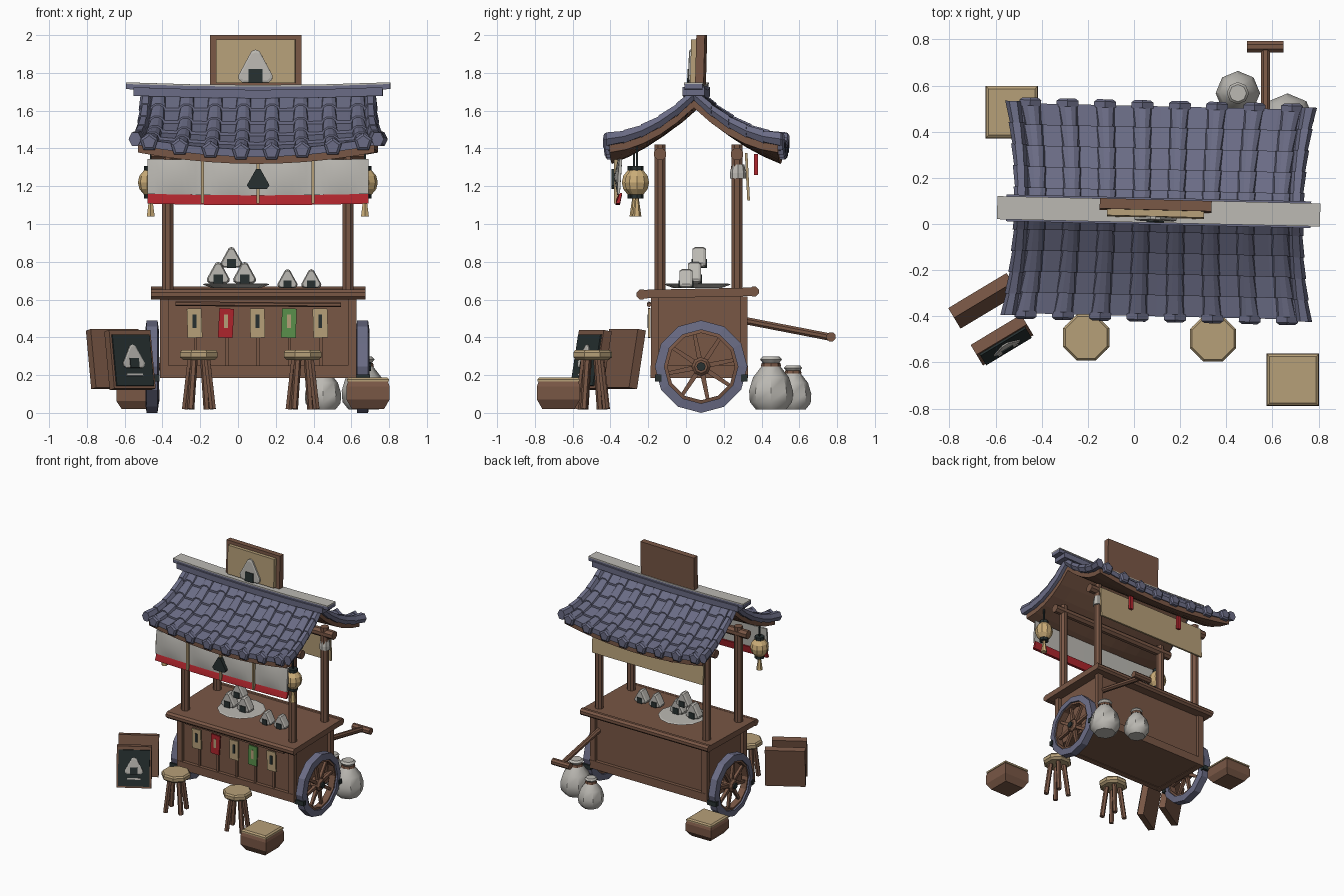
import bpy, bmesh, math
from math import pi, sin, cos, radians
from mathutils import Vector, Euler

if "Cube" in bpy.data.objects:
    bpy.data.objects.remove(bpy.data.objects["Cube"])

def material(name, r, g, b):
    m = bpy.data.materials.new(name)
    m.diffuse_color = (r, g, b, 1)
    m.use_nodes = True
    m.node_tree.nodes["Principled BSDF"].inputs["Base Color"].default_value = m.diffuse_color
    return m

WOOD = material("brown wood", 0.19, 0.095, 0.06)
SLATE = material("slate blue", 0.145, 0.15, 0.235)
WHITE = material("off white", 0.50, 0.485, 0.45)
TAN = material("tan", 0.47, 0.35, 0.19)
GOLD = material("lantern yellow", 0.60, 0.42, 0.19)
RED = material("red", 0.42, 0.018, 0.025)
GREEN = material("green", 0.10, 0.28, 0.07)
DARK = material("dark seaweed", 0.02, 0.03, 0.03)

def loft(bm, rings, mi=0, closed=False):
    """Skin closed rings of points; cap the ends, or join last to first."""
    vs = [[bm.verts.new(p) for p in r] for r in rings]
    n, faces = len(vs[0]), []
    pairs = list(zip(vs, vs[1:])) + ([(vs[-1], vs[0])] if closed else [])
    for a, b in pairs:
        for i in range(n):
            j = (i + 1) % n
            faces.append(bm.faces.new((a[i], a[j], b[j], b[i])))
    if not closed:
        faces += [bm.faces.new(vs[0]), bm.faces.new(vs[-1])]
    for f in faces:
        f.material_index = mi

def lathe(bm, origin, axis, profile, n=8, mi=0, closed=False, phase=0.0):
    q = Vector(axis).to_track_quat('Z', 'Y')
    loft(bm, [[Vector(origin) + q @ Vector((r * cos(2 * pi * i / n + phase), r * sin(2 * pi * i / n + phase), h))
               for i in range(n)] for r, h in profile], mi, closed)

def rod(bm, p, q, r0, r1=None, n=8, mi=0):
    d = Vector(q) - Vector(p)
    lathe(bm, p, d, [(r0, 0), (r1 or r0, d.length)], n, mi, phase=pi / n)

def box(bm, c, s, mi=0, rot=(0, 0, 0)):
    R = Euler(rot).to_matrix()
    loft(bm, [[Vector(c) + R @ Vector((x * s[0] / 2, y * s[1] / 2, z * s[2] / 2))
               for x, y in ((-1, -1), (1, -1), (1, 1), (-1, 1))] for z in (-1, 1)], mi)

def rice_ball(bm, c, w, h, d, white=0, nori=1):
    """Rounded triangle facing -y, base at c, with a seaweed wrap."""
    pts = []
    for k, (cx, cz) in enumerate(((-.34, .18), (.34, .18), (0, .84))):
        for a in (-45, 0, 45):
            t = radians(210 + 120 * k + a)
            pts.append((cx + .17 * cos(t), cz + .17 * sin(t)))
    loft(bm, [[(c[0] + x * w * s, c[1] + y * d, c[2] + (.4 + (z - .4) * s) * h) for x, z in pts]
              for s, y in ((.86, -.5), (1, -.3), (1, .3), (.86, .5))], white)
    box(bm, (c[0], c[1], c[2] + .21 * h), (.42 * w, d + .01, .42 * h), nori)

def make(name, bm, mats, smooth=False, loc=(0, 0, 0), rot=(0, 0, 0)):
    bmesh.ops.recalc_face_normals(bm, faces=bm.faces)
    me = bpy.data.meshes.new(name)
    bm.to_mesh(me)
    bm.free()
    for m in mats:
        me.materials.append(m)
    ob = bpy.data.objects.new(name, me)
    bpy.context.collection.objects.link(ob)
    ob.location, ob.rotation_euler = loc, rot
    if smooth:
        bpy.ops.object.select_all(action='DESELECT')
        ob.select_set(True)
        bpy.context.view_layer.objects.active = ob
        bpy.ops.object.shade_smooth_by_angle(angle=radians(40))
    return ob

CX = 0.107
ROOF = dict(loc=(CX, .055, 0), rot=(0, 0, radians(-1.3)))

# Roof surface: u across, t from ridge to eave, side front or back
def P(u, t, side, dz=0.0):
    return Vector((u * (.595 + .045 * t * t), side * .455 * t,
                   1.68 - .44 * t + .14 * t * t + .065 * u * u * t * t + dz))

US = [-1 + i / 5 for i in range(11)]
TS = [i / 5 for i in range(6)]
tiles, boards, rolls, caps = (bmesh.new() for _ in range(4))
for side in (-1, 1):
    step = [(t, d) for a, b in zip(TS, TS[1:]) for t, d in ((a, 0), (b, .015))]
    loft(tiles, [[P(u, t, side, d) for t, d in step] + [P(u, t, side, -.025) for t in TS[::-1]] for u in US])
    loft(boards, [[P(u * .98, t * .98, side, -.026) for t in TS] +
                  [P(u * .98, t * .98, side, -.065) for t in TS[::-1]] for u in US])
    for k in range(8):                                # tile rolls, one tapered cover per row
        u = (k - 3.5) * .157 / .62
        for a, b in zip(TS, TS[1:]):
            loft(rolls, [[P(u, t, side) + Vector((r * cos(pi * i / 5), 0, r * .85 * sin(pi * i / 5)))
                          for i in range(6)] for t, r in ((a, .036), (b, .046))])
        e = P(u, 1, side, .002)
        lathe(caps, e - Vector((0, side * .01, 0)), (0, side, 0), [(.05, 0), (.05, .025), (.035, .035)], 5,
              phase=pi / 2)
    for u in (-1, 1):                                 # rake edges
        for a, b in zip(TS, TS[1:]):
            loft(rolls, [[P(u, t, side, .005) + Vector((r * cos(pi * i / 3), 0, r * 1.2 * sin(pi * i / 3)))
                          for i in range(6)] for t, r in ((a, .028), (b * 1.02, .034))])
make("roof_tiles", tiles, [SLATE], **ROOF)
make("roof_boards", boards, [WOOD], **ROOF)
make("roof_tile_rolls", rolls, [SLATE], **ROOF)
make("eave_caps", caps, [SLATE], **ROOF)

# Ridge with pale cap
bm = bmesh.new()
for lo, hi, w, L, mi in ((1.665, 1.71, .058, .66, 0), (1.70, 1.727, .047, .70, 0), (1.727, 1.736, .05, .70, 1)):
    loft(bm, [[(x * L, y * w, z + .014 * x * x) for y, z in ((-1, lo), (1, lo), (1, hi), (-1, hi))]
              for x in (-1, -.5, 0, .5, 1)], mi)
make("ridge", bm, [SLATE, WHITE], **ROOF)

# Sign on the ridge
bm = bmesh.new()
box(bm, (0, 0, 0), (.485, .045, .27))
box(bm, (0, -.035, -.005), (.42, .03, .23), 1)
rice_ball(bm, (0, -.055, -.12), .18, .175, .02, 2, 3)
make("roof_sign", bm, [WOOD, TAN, WHITE, DARK], loc=(.094, .08, 1.865), rot=(radians(-1.5), 0, radians(-1.5)))

# Posts and beams
bm = bmesh.new()
for y in (-.137, .27):
    for x in (-.372, .583):
        rod(bm, (x, y, .62), (x, y, 1.42), .032)
    rod(bm, (-.46, y, 1.37), (.67, y, 1.37), .034)
make("posts_and_beams", bm, [WOOD])
bm = bmesh.new()
lathe(bm, (.583, .275, 1.24), (0, 0, 1), [(.042, 0), (.042, .03), (.034, .075)], 8)
make("post_wrap", bm, [WHITE])

# Cart body, frame and counter
bm = bmesh.new()
box(bm, (CX, .07, .405), (.98, .46, .43))
for y in (-.165, .305):
    for x in (-.39, .604):
        box(bm, (x, y, .40), (.045, .04, .43))
    box(bm, (CX, y, .218), (1.035, .045, .065))
for x in (-.39, .604):
    box(bm, (x, .07, .218), (.045, .48, .065))
for i in range(5):
    box(bm, (CX + (i - 2) * .166, -.165, .34), (.016, .02, .2))
make("cart_body", bm, [WOOD])
bm = bmesh.new()
box(bm, (CX, .062, .635), (1.135, .60, .045), 0, (radians(1.2), 0, 0))
for y, z in ((-.235, .627), (.36, .643)):
    rod(bm, (CX - .568, y, z), (CX + .568, y, z), .028)
make("counter", bm, [WOOD])

# Hanging menu tags
bm = bmesh.new()
rod(bm, (-.33, -.195, .578), (.545, -.195, .572), .012, n=6)
for i, mi in enumerate((1, 2, 1, 3, 1)):
    x = -.23 + i * .1665
    box(bm, (x, -.195, .475), (.078, .012, .155), mi, (0, radians((-2, 3, -1, 2, -2)[i]), 0))
    box(bm, (x, -.203, .485), (.02, .004, .07), 4 if mi == 1 else 1)
make("menu_tags", bm, [WOOD, TAN, RED, GREEN, DARK])

# Wheels and axle
for side, x in ((-1, -.455), (1, .66)):
    bm = bmesh.new()
    c = (x, .08, .245)
    for r0, r1, w, mi in ((.195, .245, .036, 0), (.178, .2, .026, 1)):
        lathe(bm, c, (1, 0, 0), [(r0, -w), (r1, -w * .8), (r1, w * .8), (r0, w)], 12, mi, True)
    for k in range(8):
        a = pi * k / 4 + .2
        rod(bm, c, (x, .08 + .19 * cos(a), .245 + .19 * sin(a)), .02, .013, 4, 1)
    lathe(bm, c, (side, 0, 0), [(.05, -.04), (.05, .02), (.035, .035)], 8, 1)
    lathe(bm, c, (side, 0, 0), [(.024, .03), (.024, .045)], 8, 2)
    for s in (-1, 1):
        box(bm, (x, .08 + s * .228, .185), (.078, .034, .035), 2)
    make("wheel_left" if side < 0 else "wheel_right", bm, [SLATE, WOOD, DARK])
bm = bmesh.new()
rod(bm, (-.45, .08, .245), (.65, .08, .245), .022)
make("axle", bm, [WOOD])

# Pull handle
bm = bmesh.new()
rod(bm, (.57, .28, .495), (.57, .77, .40), .021)
rod(bm, (.49, .768, .402), (.648, .768, .402), .026)
make("pull_handle", bm, [WOOD])

# Front curtain with red hem, straps and emblem
bm = bmesh.new()
for mi, z0, z1 in ((0, 1.16, 1.345), (1, 1.108, 1.165)):
    rings = []
    for i in range(33):
        x = -.48 + 1.17 * i / 32
        b = .022 * abs(sin(pi * i / 8)) * (1 - mi * .6)
        z = -.008 * (1 - ((i - 16) / 16) ** 2)
        rings.append([(x, -.352 - b * .4, z1 + z), (x, -.36 - b, (z0 + z1) / 2 + z), (x, -.364 - mi * .008, z0 + z),
                      (x, -.350, z0 + z), (x, -.338, z1 + z)])
    loft(bm, rings, mi)
for x in (-.187, .105, .398):
    box(bm, (x, -.37, 1.225), (.016, .02, .235), 2)
make("front_curtain", bm, [WHITE, RED, TAN], smooth=True)
bm = bmesh.new()
loft(bm, [[(.107 + x, y, 1.185 + z) for x, z in ((-.06, .02), (-.045, 0), (.045, 0), (.06, .02), (.012, .105), (-.012, .105))]
          for y in (-.395, -.365)])
make("curtain_emblem", bm, [DARK])

# Back curtain with red tabs
bm = bmesh.new()
box(bm, (CX, .325, 1.25), (.99, .014, .25), 0, (radians(3), 0, 0))
for x in (-.13, .34):
    box(bm, (x, .37, 1.315), (.03, .02, .11), 1)
make("back_curtain", bm, [TAN, RED])

# Lanterns with tassels
for name, x, y in (("lantern_left", -.462, -.275), ("lantern_right", .672, -.26)):
    bm = bmesh.new()
    lathe(bm, (x, y, 1.22), (0, 0, 1), [(.035, -.065), (.06, -.035), (.068, 0), (.06, .035), (.035, .065)], 10)
    for z in (-.085, .06):
        lathe(bm, (x, y, 1.22 + z), (0, 0, 1), [(.036, 0), (.036, .028)], 8, 1)
    rod(bm, (x, y, 1.3), (x, y, 1.42), .007, n=4, mi=1)
    rod(bm, (x, y, 1.04), (x, y, 1.135), .024, .01, 6)
    make(name, bm, [GOLD, DARK])

# Rice balls and plate
bm = bmesh.new()
lathe(bm, (-.01, .06, .662), (0, 0, 1), [(.13, 0), (.178, .018), (.165, .022)], 12)
make("plate", bm, [WHITE])
bm = bmesh.new()
for x, y, z, w in ((-.105, .045, .684, .12), (.035, .045, .684, .12), (-.035, .07, .768, .115),
                   (.262, 0, .66, .105), (.388, 0, .66, .105)):
    rice_ball(bm, (x, y, z), w, w * .95, .07)
make("rice_balls", bm, [WHITE, DARK])

# Stools
for name, x, y in (("stool_left", -.207, -.492), ("stool_right", .342, -.497)):
    bm = bmesh.new()
    lathe(bm, (x, y, .28), (0, 0, 1), [(.09, 0), (.108, .015), (.108, .04), (.098, .052)], 8, 0, phase=pi / 8)
    for k in range(4):
        a = pi / 4 + k * pi / 2 + .25
        rod(bm, (x + .085 * cos(a), y + .085 * sin(a), .02), (x + .05 * cos(a), y + .05 * sin(a), .285), .019, n=6, mi=1)
    make(name, bm, [TAN, WOOD])

# Leaning menu boards
for name, loc, w, front in (("menu_board", (-.572, -.503, .28), .255, True), ("spare_board", (-.652, -.333, .285), .295, False)):
    bm = bmesh.new()
    box(bm, (0, 0, 0), (w, .05, .315))
    if front:
        box(bm, (0, -.029, -.006), (w - .025, .01, .275), 1)
        rice_ball(bm, (0, -.036, -.05), .13, .125, .014, 2, 1)
        box(bm, (0, -.036, -.085), (.10, .006, .012), 2)
    make(name, bm, [WOOD, DARK, WHITE], loc=loc, rot=(radians(-10), 0, radians(31)))

# Sacks of rice
for name, x, y, s in (("sack_large", .665, .45, 1), ("sack_small", .45, .567, .83)):
    bm = bmesh.new()
    prof = ((.08, 0), (.112, .04), (.116, .10), (.095, .17), (.05, .228), (.04, .242), (.058, .265), (.045, .28))
    lathe(bm, (x, y, .018), (0, 0, 1), [(r * s, h * s) for r, h in prof], 8)
    lathe(bm, (x, y, .018 + .228 * s), (0, 0, 1), [(.054 * s, 0), (.05 * s, .018)], 8, 1)
    make(name, bm, [WHITE, WOOD], smooth=True)

# Straw topped bales
for name, x, y, h in (("bale_front", .688, -.675, 1), ("bale_back", -.53, .485, .85)):
    bm = bmesh.new()
    k = 2 ** .5
    lathe(bm, (x, y, .02), (0, 0, 1), [(.085 * k, 0), (.114 * k, .05 * h), (.114 * k, .12 * h), (.105 * k, .148 * h)],
          4, 0, phase=pi / 4)
    lathe(bm, (x, y, .02), (0, 0, 1), [(.112 * k, .145 * h), (.112 * k, .158 * h), (.10 * k, .168 * h)], 4, 1, phase=pi / 4)
    make(name, bm, [WOOD, TAN])
